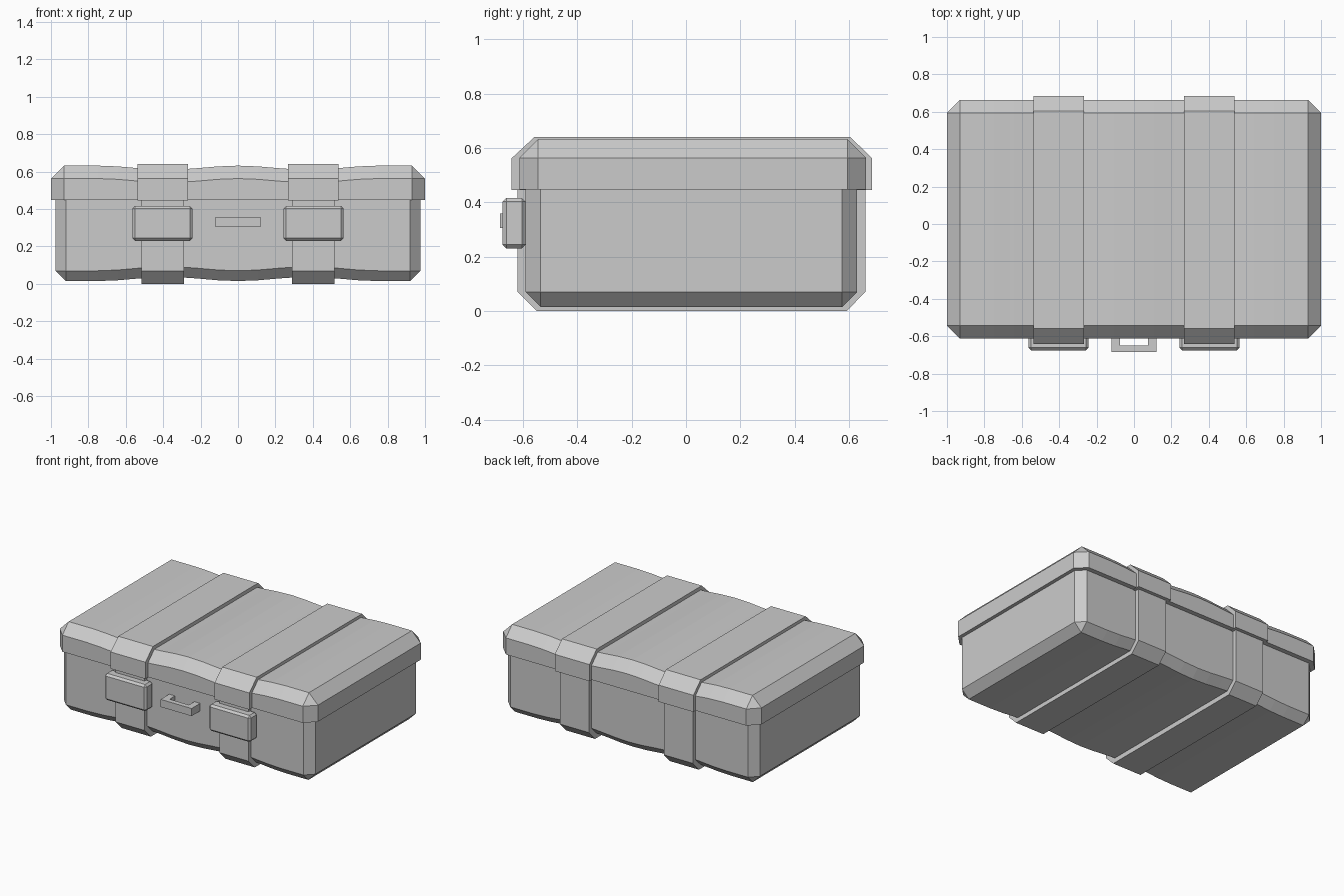
import bpy, bmesh, math
from mathutils import Vector

old = bpy.data.objects.get("Cube")
if old:
    bpy.data.objects.remove(old)

grey = bpy.data.materials.new("plain grey")
grey.use_nodes = True
grey.diffuse_color = (0.6, 0.6, 0.6, 1)
grey.node_tree.nodes["Principled BSDF"].inputs["Base Color"].default_value = (0.6, 0.6, 0.6, 1)


def finish(bm, name):
    bmesh.ops.recalc_face_normals(bm, faces=bm.faces)
    mesh = bpy.data.meshes.new(name)
    bm.to_mesh(mesh)
    bm.free()
    mesh.materials.append(grey)
    obj = bpy.data.objects.new(name, mesh)
    bpy.context.collection.objects.link(obj)
    return obj


def bevelled_box(lo, hi, width, keep=lambda edge: True):
    """Box between two corners, with one-step bevels on the edges kept."""
    lo, hi = Vector(lo), Vector(hi)
    bm = bmesh.new()
    bmesh.ops.create_cube(bm, size=1)
    for v in bm.verts:
        v.co = (lo + hi) / 2 + v.co * (hi - lo)
    edges = [e for e in bm.edges if keep(e)]
    bmesh.ops.bevel(bm, geom=edges, offset=width, segments=1, affect='EDGES')
    return bm


def prism(name, points, to_3d, start, end):
    """Extrude a flat profile between two depths."""
    bm = bmesh.new()
    face = bm.faces.new([bm.verts.new(to_3d(a, b, start)) for a, b in points])
    top = bmesh.ops.extrude_face_region(bm, geom=[face], use_keep_orig=True)
    shift = Vector(to_3d(0, 0, end)) - Vector(to_3d(0, 0, start))
    moved = [g for g in top["geom"] if isinstance(g, bmesh.types.BMVert)]
    bmesh.ops.translate(bm, verts=moved, vec=shift)
    return finish(bm, name)


def dip(x):
    """Depth of the gentle waves under the straps."""
    if abs(x) > 0.74:
        return 0
    return 0.011 * (1 - math.cos(2 * math.pi * x / 0.75))


def add_waves(bm, direction, affected):
    for i in range(-7, 8):
        bmesh.ops.bisect_plane(bm, geom=bm.verts[:] + bm.edges[:] + bm.faces[:],
                               plane_co=(i * 0.107, 0, 0), plane_no=(1, 0, 0))
    for v in bm.verts:
        if affected(v.co.z):
            v.co.z += direction * dip(v.co.x)


# Lower case, bevelled except around its hidden rim
case = bevelled_box((-0.975, -0.59, 0.015), (0.975, 0.63, 0.455), 0.055,
                    lambda e: min(v.co.z for v in e.verts) < 0.4)
add_waves(case, 1, lambda z: z < 0.2)
finish(case, "lower_case")

# Overhanging lid, bevelled except around its lower rim
lid = bevelled_box((-1, -0.613, 0.447), (1, 0.663, 0.632), 0.069,
                   lambda e: max(v.co.z for v in e.verts) > 0.5)
add_waves(lid, -1, lambda z: z > 0.5)
finish(lid, "lid")

# Raised bands and latches on both sides
lid_band = [(-0.642, 0.445), (0.685, 0.445), (0.685, 0.562),
            (0.605, 0.64), (-0.558, 0.64), (-0.642, 0.562)]
case_band = [(-0.62, 0.45), (-0.62, 0.07), (-0.55, 0), (0.592, 0),
             (0.66, 0.07), (0.66, 0.45)]
for side, s in (("left", 1), ("right", -1)):
    across = lambda y, z, x: (x, y, z)
    prism(side + "_lid_band", lid_band, across, s * 0.268, s * 0.537)
    prism(side + "_case_band", case_band, across, s * 0.29, s * 0.515)
    x0, x1 = sorted((s * 0.243, s * 0.565))
    latch = bevelled_box((x0, -0.675, 0.23), (x1, -0.59, 0.416), 0.014)
    finish(latch, side + "_latch")

# U-shaped carrying handle
handle = [(-0.12, -0.58), (-0.12, -0.685), (0.12, -0.685), (0.12, -0.58),
          (0.075, -0.58), (0.075, -0.65), (-0.075, -0.65), (-0.075, -0.58)]
prism("handle", handle, lambda x, y, z: (x, y, z), 0.305, 0.358)
